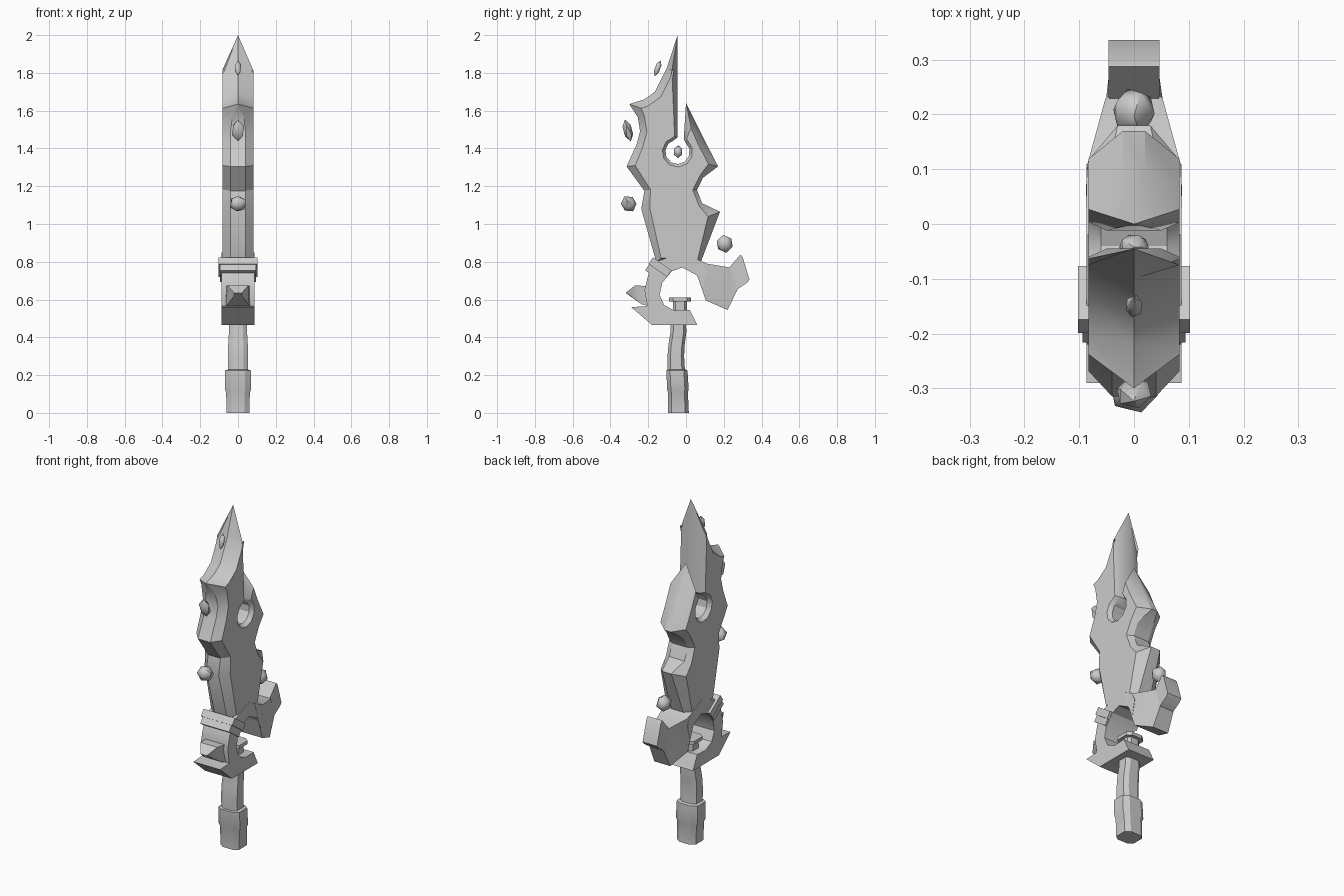
import bpy, bmesh, math
from mathutils import Vector, Matrix

if "Cube" in bpy.data.objects:
    bpy.data.objects.remove(bpy.data.objects["Cube"])


def finish(name, bm, angle=30):
    bmesh.ops.remove_doubles(bm, verts=bm.verts, dist=0.0005)
    bmesh.ops.recalc_face_normals(bm, faces=bm.faces)
    me = bpy.data.meshes.new(name)
    bm.to_mesh(me)
    bm.free()
    ob = bpy.data.objects.new(name, me)
    bpy.context.collection.objects.link(ob)
    bpy.ops.object.select_all(action='DESELECT')
    ob.select_set(True)
    bpy.context.view_layer.objects.active = ob
    bpy.ops.object.shade_smooth_by_angle(angle=math.radians(angle))
    return ob


def loft(name, rings, angle=30):
    """Skin equal-length rings of points and cap both ends."""
    bm = bmesh.new()
    vs = [[bm.verts.new(p) for p in r] for r in rings]
    n = len(vs[0])
    for a, b in zip(vs, vs[1:]):
        for i in range(n):
            j = (i + 1) % n
            bm.faces.new((a[i], a[j], b[j], b[i]))
    bm.faces.new(vs[0])
    bm.faces.new(vs[-1])
    return finish(name, bm, angle)


def slab(name, pts, w):
    """Side-view (y, z) profile extruded symmetrically in x."""
    return loft(name, [[(x, y, z) for y, z in pts] for x in (-w, w)])


def tapered(name, sections):
    """Sections given as (top y, top z, bottom y, bottom z, half width)."""
    return loft(name, [[(-w, ty, tz), (w, ty, tz), (w, by, bz), (-w, by, bz)]
                       for ty, tz, by, bz, w in sections])


# Blade outline: y, z, rim half width, bevel width
outline = [(-.045, 2.0, 0, .03), (-.10, 1.83, 0, .04), (-.165, 1.70, 0, .04),
           (-.22, 1.66, 0, .04), (-.30, 1.635, 0, .04), (-.255, 1.565, .03, .035),
           (-.243, 1.49, .04, .035), (-.262, 1.42, .04, .035), (-.315, 1.305, .04, .04),
           (-.22, 1.175, .04, .03), (-.237, 1.08, .04, .045), (-.155, .79, .04, .03),
           (.075, .79, .04, .02), (.18, 1.065, .03, .05), (.085, 1.11, .05, .02),
           (.058, 1.18, .05, .02), (.09, 1.245, .05, .02), (.17, 1.305, .02, .04),
           (.10, 1.44, .02, .04), (0, 1.64, 0, .035), (-.012, 1.45, .05, .015)]
for k in range(10):  # round eye at the bottom of the split
    a = math.radians(50 - k * 34)
    outline.append((-.045 + .065 * math.cos(a), 1.382 + .065 * math.sin(a), .06, .015))
outline.append((-.045, 1.46, .05, .015))

face = []
for i, (y, z, w, t) in enumerate(outline):
    p = Vector((y, z))
    d1 = (p - Vector(outline[i - 1][:2])).normalized()
    d2 = (Vector(outline[(i + 1) % len(outline)][:2]) - p).normalized()
    n1, n2 = Vector((-d1.y, d1.x)), Vector((-d2.y, d2.x))
    face.append(p + (n1 + n2) / (1 + n1.dot(n2)) * t)
H = .083
loft("blade", [[(-H, p.x, p.y) for p in face],
               [(-w, y, z) for y, z, w, t in outline],
               [(w, y, z) for y, z, w, t in outline],
               [(H, p.x, p.y) for p in face]])

# Hooked guard
slab("guard", [(-.02, .85), (.085, .80), (.11, .75), (.09, .66), (.055, .73), (-.02, .77),
               (-.075, .75), (-.125, .69), (-.14, .625), (-.115, .57), (-.06, .542),
               (.02, .545), (.06, .465), (-.18, .465), (-.29, .56), (-.205, .565),
               (-.22, .65), (-.20, .73), (-.165, .80), (-.10, .82)], .087)

# Horn at the back of the guard with its flared cap
tapered("guard_horn", [(.03, .828, .06, .725, .088), (.11, .79, .105, .595, .085),
                       (.23, .77, .22, .545, .052), (.234, .77, .272, .652, .046)])
tapered("horn_cap", [(.225, .765, .268, .652, .046), (.288, .838, .325, .69, .047),
                     (.30, .825, .336, .705, .047)])

# Spike at the front of the guard
tapered("guard_spike", [(-.19, .67, -.20, .565, .065), (-.27, .675, -.235, .575, .055),
                        (-.32, .635, -.295, .62, .02)])

# Two-band clamp around the guard
for i, (off, w) in enumerate(((.018, .102), (-.02, .094))):
    bm = bmesh.new()
    bmesh.ops.create_cube(bm, size=1)
    rot = Matrix.Rotation(math.radians(-35), 4, 'X')
    bm.transform(Matrix.Translation((0, -.148, .757)) @ rot @ Matrix.Translation((0, 0, off))
                 @ Matrix.Diagonal((2 * w, .12 if i == 0 else .11, .042, 1)))
    finish("clamp_band_%d" % (i + 1), bm)


def handle_ring(z, y, rx, ry):
    """Eight-sided section: box with cut corners."""
    c = [(.55, -1), (1, -.65), (1, .65), (.55, 1), (-.55, 1), (-1, .65), (-1, -.65), (-.55, -1)]
    return [(rx * a, y + ry * b, z) for a, b in c]


# Bent handle with wrapped grip end
loft("handle", [handle_ring(*s) for s in (
    (.20, -.05, .052, .046), (.30, -.054, .052, .044), (.36, -.05, .052, .043),
    (.43, -.04, .048, .042), (.48, -.04, .048, .04))])
loft("grip_end", [handle_ring(*s) for s in (
    (0, -.04, .06, .055), (.11, -.043, .063, .053), (.125, -.043, .07, .057),
    (.225, -.048, .068, .056), (.23, -.048, .05, .046))])

# Peg rising inside the guard
loft("peg", [handle_ring(*s) for s in (
    (.53, -.032, .04, .038), (.59, -.032, .04, .038), (.59, -.032, .058, .058),
    (.61, -.032, .058, .058))])

# Floating shards: y, z, radii x y z, tilt
for i, (y, z, rx, ry, rz, tilt) in enumerate((
        (-.15, 1.825, .017, .016, .045, -20), (-.308, 1.495, .035, .026, .06, 15),
        (-.303, 1.107, .048, .042, .046, 30), (.205, .895, .042, .046, .048, 10),
        (-.042, 1.383, .03, .026, .034, 0))):
    bm = bmesh.new()
    bmesh.ops.create_icosphere(bm, subdivisions=1, radius=1)
    bm.transform(Matrix.Translation((0, y, z)) @ Matrix.Rotation(math.radians(tilt), 4, 'X')
                 @ Matrix.Diagonal((rx, ry, rz, 1)))
    finish("shard_%d" % (i + 1), bm, 45)
